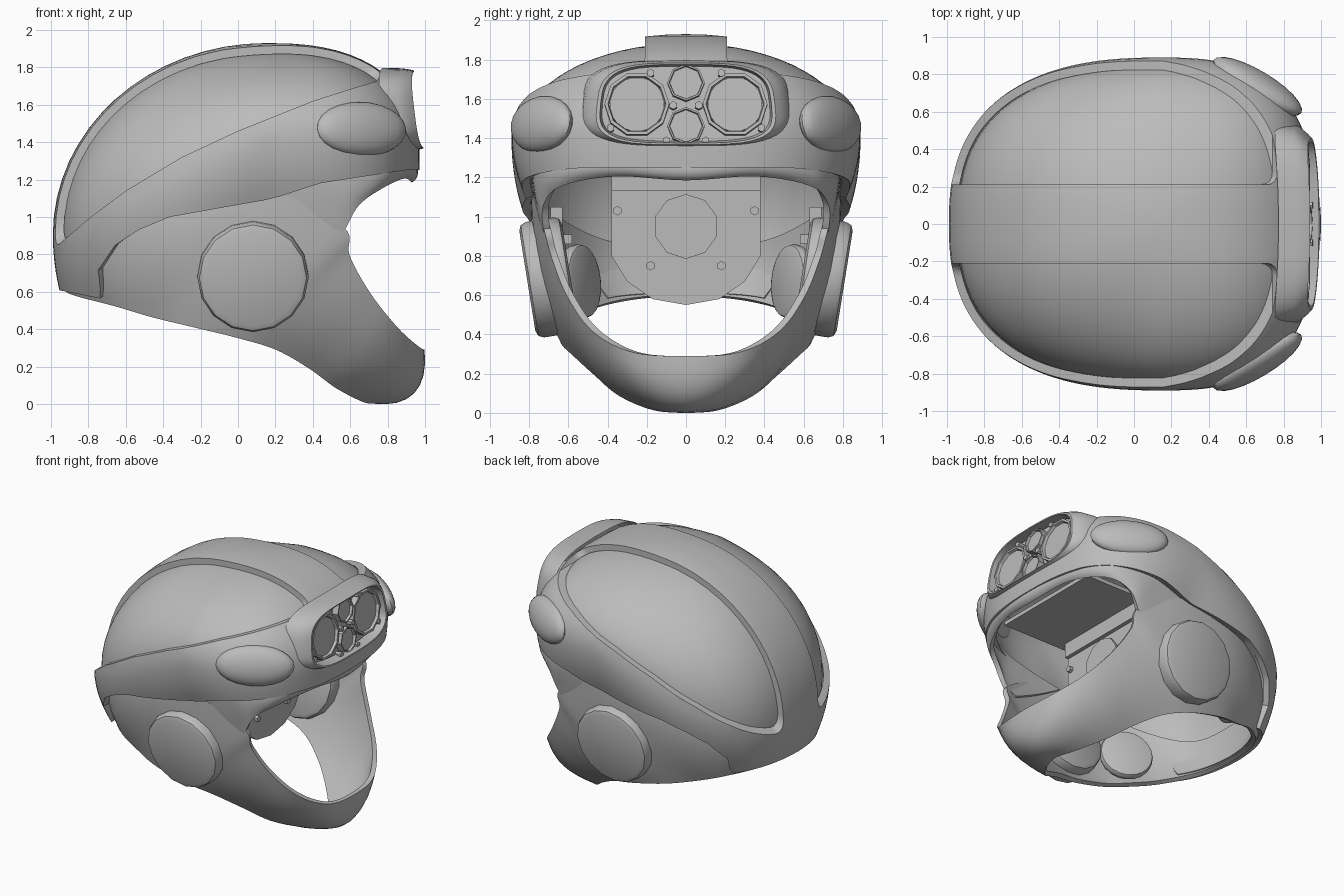
import bpy, bmesh
from math import sin, cos, pi, radians, copysign
from mathutils import Vector, Matrix

cube = bpy.data.objects.get("Cube")
if cube:
    bpy.data.objects.remove(cube)

grey = bpy.data.materials.new("plain grey")
grey.use_nodes = True
grey.diffuse_color = (0.5, 0.5, 0.5, 1)
grey.node_tree.nodes["Principled BSDF"].inputs["Base Color"].default_value = (0.5, 0.5, 0.5, 1)
parts = []


def add(name, bm, keep=True):
    bmesh.ops.remove_doubles(bm, verts=bm.verts, dist=1e-4)
    me = bpy.data.meshes.new(name)
    bm.to_mesh(me)
    bm.free()
    me.materials.append(grey)
    ob = bpy.data.objects.new(name, me)
    bpy.context.scene.collection.objects.link(ob)
    if keep:
        parts.append(ob)
    else:
        ob.hide_render = True
    return ob


def grid(name, rows, wrap=True, caps=False, keep=True):
    """Skin a list of equally long point rows."""
    bm = bmesh.new()
    vs = [[bm.verts.new(p) for p in row] for row in rows]
    n = len(rows[0])
    for lo, hi in zip(vs, vs[1:]):
        for j in range(n if wrap else n - 1):
            k = (j + 1) % n
            bm.faces.new((lo[j], lo[k], hi[k], hi[j]))
    if caps:
        bm.faces.new(vs[0][::-1])
        bm.faces.new(vs[-1])
        bmesh.ops.recalc_face_normals(bm, faces=bm.faces)
    return add(name, bm, keep)


def thicken(ob, depth, offset=-1):
    m = ob.modifiers.new("thickness", "SOLIDIFY")
    m.thickness, m.offset = depth, offset


def cut(ob, cutters):
    for c in cutters:
        m = ob.modifiers.new("cut", "BOOLEAN")
        m.operation, m.solver, m.object = "DIFFERENCE", "EXACT", c


def bake(ob):
    dg = bpy.context.evaluated_depsgraph_get()
    me = bpy.data.meshes.new_from_object(ob.evaluated_get(dg))
    ob.modifiers.clear()
    ob.data = me


def lerp(table, x):
    for (a, p), (b, q) in zip(table, table[1:]):
        if x <= b:
            return p + (q - p) * max(0, x - a) / (b - a)
    return table[-1][1]


def power(v, e):
    return copysign(abs(v) ** e, v)


def cylinder(name, centre, axis, r, depth, sides, bevel=0):
    bm = bmesh.new()
    rot = Vector(axis).to_track_quat("Z", "Y").to_matrix().to_4x4()
    bmesh.ops.create_cone(bm, cap_ends=True, segments=sides, radius1=r, radius2=r,
                          depth=depth, matrix=Matrix.Translation(centre) @ rot)
    if bevel:
        rim = [e for e in bm.edges if any(len(f.verts) > 4 for f in e.link_faces)]
        bmesh.ops.bevel(bm, geom=rim, offset=bevel, segments=2, affect="EDGES", profile=0.5)
    return add(name, bm)


def box(name, lo, hi):
    bm = bmesh.new()
    size = Vector(hi) - Vector(lo)
    mid = (Vector(hi) + Vector(lo)) / 2
    bmesh.ops.create_cube(bm, size=1, matrix=Matrix.Translation(mid) @ Matrix.Diagonal((*size, 1)))
    return add(name, bm)


# Domed shell: skirt below the widest line, ellipse arcs above it
EDGE = [(-1, .61), (-.83, .56), (-.81, .7), (-.68, .85), (-.55, .93), (-.38, 1), (-.1, 1.05),
        (.2, 1.1), (.45, 1.18), (.9, 1.25)]
WIDEST = [(-1, .9), (.15, 1.42), (1, 1.4)]


def dome(name, inset):
    rows, count = [], 144
    for r in range(23):
        row = []
        for j in range(count):
            a = 2 * pi * j / count
            c, s = cos(a), sin(a)
            dx = ((.82 if c > 0 else 1.14) - inset) * power(c, .73 if c > 0 else .8)
            dy = (.89 - inset) * power(s, .73 if c > 0 else .8)
            wide = lerp(WIDEST, .15 + dx)
            if r < 6:
                z = lerp([(0, lerp(EDGE, .15 + dx) + inset / 4), (6, wide)], r)
                k = 1 - (.2 - .15 * c + .6 * abs(s)) * (wide - z) ** 2
            else:
                t = (r - 6) / 16 * pi / 2
                k, z = abs(cos(t)) ** (1 - .2 * max(0, c)), wide + (1.93 - inset - wide) * sin(t)
            row.append((.15 + dx * k, dy * k, z))
        rows.append(row)
    return grid(name, rows)


shell = dome("outer_shell", 0)
thicken(shell, .045)
liner = dome("recessed_panels_and_liner", .048)
thicken(liner, .025)

# Cutters for the two side panels
LINE = [(-1.3, .6), (-.95, .86), (-.8, .99), (-.6, 1.14), (-.3, 1.32), (0, 1.46), (.4, 1.62),
        (.62, 1.69), (.74, 1.725), (.78, 1.78), (.8, 2.3), (-1.3, 2.3)]
panel_cutters = []
for side in (1, -1):
    rows = [[(x, side * y, z) for x, z in LINE] for y in (.21, 1.2)]
    c = grid("panel_cutter", rows, caps=True, keep=False)
    bm = bmesh.new()
    bm.from_mesh(c.data)
    rim = [e for e in bm.edges if all(abs(v.co.y) < .3 for v in e.verts)]
    bmesh.ops.bevel(bm, geom=rim, offset=.07, segments=4, affect="EDGES", profile=.5)
    bm.to_mesh(c.data)
    bm.free()
    panel_cutters.append(c)


# Lamp housing on the forehead, a rounded frame with a recessed floor
def ring(x, w, h, n=48):
    out = []
    for j in range(n):
        a = 2 * pi * j / n
        y, z = w * power(cos(a), .55), h * power(sin(a), .6)
        out.append((x - .12 * z - .12 * y * y, y * (1 - .25 * z), 1.575 + z))
    return out


lamp_cutter = grid("lamp_cutter", [ring(.86, .44, .2), ring(1.3, .44, .2)], caps=True, keep=False)
grid("lamp_housing", [ring(.8, .54, .222), ring(.9, .52, .22), ring(.945, .48, .214),
                      ring(.967, .453, .208), ring(.965, .435, .2), ring(.89, .425, .19)])
grid("lamp_floor", [ring(.87, .45, .2), ring(.885, .44, .2)], caps=True)

cut(shell, panel_cutters + [lamp_cutter])
cut(liner, [lamp_cutter])
bake(shell)
bake(liner)
for c in panel_cutters + [lamp_cutter]:
    bpy.data.objects.remove(c)

# Lamps and screws
FACE = (1, 0, .12)


def on_floor(y, z, lift):
    return (.89 + lift - .12 * (z - 1.575) - .12 * y * y, y, z)


for y, z, r, n in ((-.25, 1.57, .165, 10), (.25, 1.57, .165, 10), (0, 1.68, .095, 8), (0, 1.46, .095, 8)):
    p = Vector(on_floor(y, z, 0))
    turn = Vector(FACE).to_track_quat("Z", "Y")
    rows = [[p + turn @ Vector((q * cos(2 * pi * j / n), q * sin(2 * pi * j / n), h)) for j in range(n)]
            for q, h in ((r, -.01), (r, .04), (r * .9, .04), (r * .86, .015))]
    grid("lamp_bezel", rows)
    cylinder("lamp_lens", p, FACE, r * .88, .04, n)
for y, z in ((.18, 1.73), (.385, 1.45), (.065, 1.565), (.1, 1.385)):
    for side in (1, -1):
        cylinder("lamp_screw", on_floor(side * y, z, .02), FACE, .021, .05, 6)


# Lower shell and chin guard: stations of bottom, middle and top points
def loft(name, half, closed, steps=6):
    mirror = [[(x, -y, z) for x, y, z in st] for st in half]
    st = half + mirror[-2:0:-1] if closed else mirror[:0:-1] + half
    n, cols = len(st), []
    for i in range(n if closed else n - 1):
        ids = [(i + d) % n if closed else min(max(i + d, 0), n - 1) for d in (-1, 0, 1, 2)]
        for k in range(steps):
            t, col = k / steps, []
            for p in range(3):
                a, b, c, d = (Vector(st[q][p]) for q in ids)
                col.append(b + (c - a) * t / 2 + (a - 2.5 * b + 2 * c - d / 2) * t * t
                           + (1.5 * (b - c) + (d - a) / 2) * t ** 3)
            cols.append(col)
    if not closed:
        cols.append([Vector(p) for p in st[-1]])
    rows = []
    for r in range(9):
        u = r / 8
        rows.append([a * (1 - u) * (1 - 2 * u) + b * 4 * u * (1 - u) + c * u * (2 * u - 1) for a, b, c in cols])
    ob = grid(name, rows, wrap=closed)
    thicken(ob, .035, 0)
    bake(ob)


loft("chin_guard_and_lower_shell", [
    [(.72, 0, .02), (.93, 0, .07), (.98, 0, .29)],
    [(.66, .16, .03), (.87, .23, .12), (.95, .26, .31)],
    [(.52, .33, .1), (.7, .43, .24), (.84, .46, .42)],
    [(.38, .45, .2), (.53, .56, .39), (.7, .59, .6)],
    [(.2, .56, .3), (.37, .66, .54), (.59, .67, .8)],
    [(0, .62, .36), (.23, .72, .65), (.56, .71, .95)],
    [(-.25, .62, .42), (-.05, .74, .75), (.2, .77, 1.13)],
    [(-.45, .56, .47), (-.35, .71, .78), (-.25, .75, 1.09)],
    [(-.65, .48, .53), (-.63, .58, .74), (-.6, .62, .97)],
    [(-.84, .28, .58), (-.85, .35, .72), (-.85, .36, .87)],
    [(-.9, 0, .6), (-.92, 0, .72), (-.92, 0, .88)]], True)

# Brow rim above the face opening, running down into the lower shell
loft("brow_rim", [
    [(.92, 0, 1.2), (.945, 0, 1.24), (.92, 0, 1.32)],
    [(.88, .35, 1.22), (.9, .38, 1.26), (.87, .39, 1.33)],
    [(.77, .62, 1.17), (.785, .64, 1.23), (.75, .64, 1.31)],
    [(.64, .71, 1.07), (.61, .74, 1.15), (.56, .75, 1.25)],
    [(.565, .71, .93), (.45, .745, 1.05), (.32, .77, 1.19)],
    [(.5, .7, .88), (.27, .74, 1), (.05, .76, 1.13)]], False)

# Paired side parts
for side in (1, -1):
    axis = (0, side, -.16)
    cylinder("ear_cup", (.08, side * .7, .69), axis, .298, .22, 16, .04)
    cylinder("ear_pad", (-.38, side * .54, .67), (.5, -side, .1), .19, .07, 20, .025)
    box("strap_bracket", (-.05, side * .64 - .06, .86), (.1, side * .64 + .06, .91))
    box("strap_post", (-.02, side * .66 - .03, .9), (.07, side * .66 + .03, 1.05))

    # Oval bump beside the forehead
    bm = bmesh.new()
    bmesh.ops.create_uvsphere(bm, u_segments=24, v_segments=12, radius=1,
                              matrix=Matrix.Translation((.66, side * .735, 1.47))
                              @ Matrix.Rotation(radians(-31 * side), 4, "Z")
                              @ Matrix.Rotation(radians(12 * side), 4, "X")
                              @ Matrix.Diagonal((.275, .08, .147, 1)))
    add("side_bump", bm)

# Plate hanging inside the face opening, below a flat brow underside
plate = [(-.38, 1.26), (-.38, .8), (-.3, .67), (-.17, .58), (0, .55),
         (.17, .58), (.3, .67), (.38, .8), (.38, 1.26)]
grid("hanging_plate", [[(x, y, z) for y, z in plate] for x in (.23, .28)], caps=True)
box("plate_ledge", (.24, -.38, 1.13), (.31, .38, 1.25))
box("brow_underside", (.24, -.45, 1.24), (.8, .45, 1.27))
cylinder("plate_disc", (.28, 0, .95), (1, 0, 0), .165, .04, 10)
for side in (1, -1):
    for y, z in ((.35, 1.03), (.18, .75)):
        cylinder("plate_screw", (.28, side * y, z), (1, 0, 0), .024, .05, 6)

bpy.ops.object.select_all(action="DESELECT")
for ob in parts:
    ob.select_set(True)
bpy.context.view_layer.objects.active = parts[0]
bpy.ops.object.shade_smooth_by_angle(angle=radians(32))
